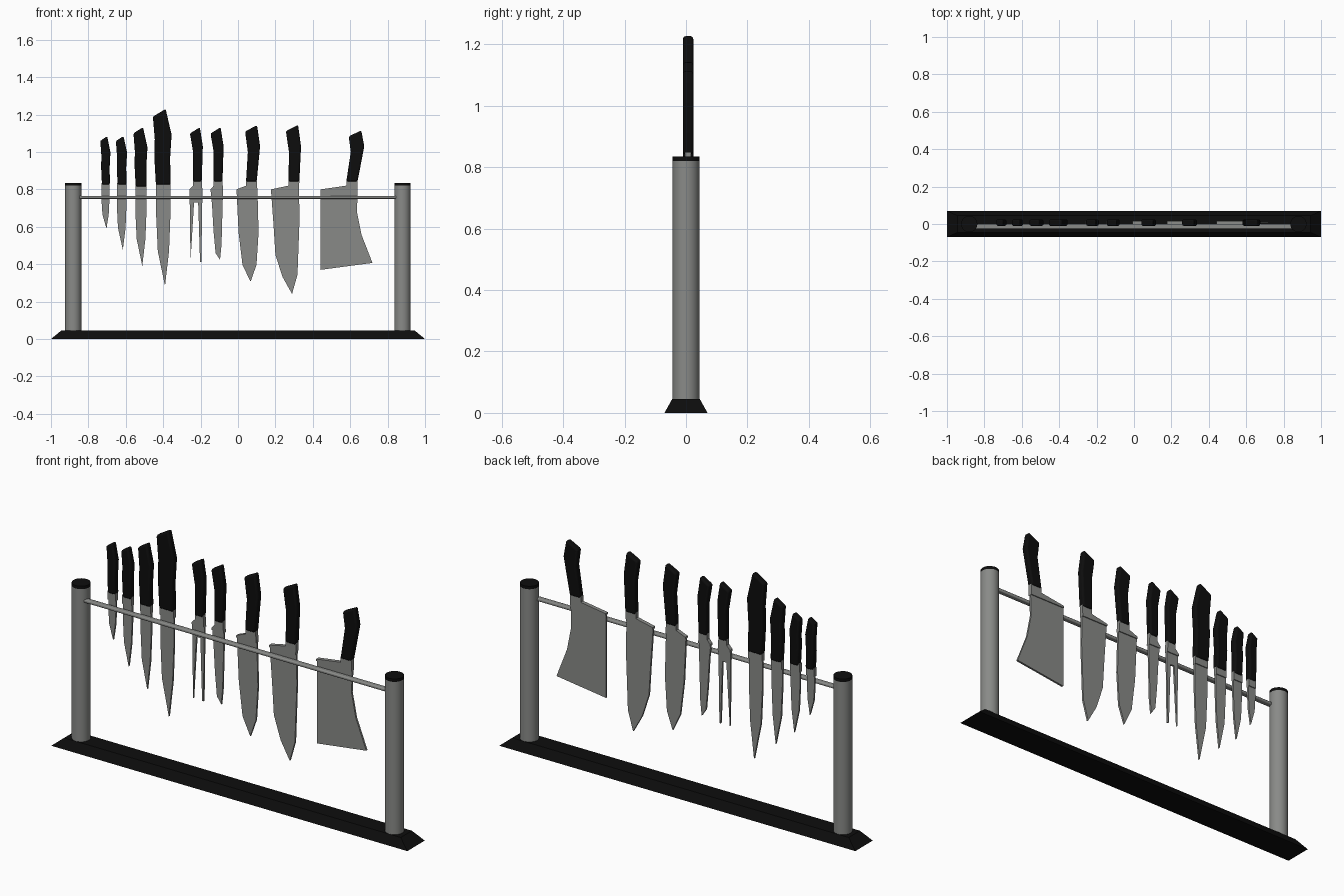
import bpy, bmesh, math

if "Cube" in bpy.data.objects:
    bpy.data.objects.remove(bpy.data.objects["Cube"])


def material(name, rgb):
    m = bpy.data.materials.new(name)
    m.diffuse_color = (*rgb, 1)
    m.use_nodes = True
    m.node_tree.nodes["Principled BSDF"].inputs["Base Color"].default_value = m.diffuse_color
    return m


BLACK = material("black plastic", (0.004, 0.004, 0.004))
STEEL = material("steel grey", (0.25, 0.255, 0.245))
Y_MID = 0.007          # middle plane of the knives


def finish(bm, name, mat):
    bmesh.ops.recalc_face_normals(bm, faces=bm.faces)
    mesh = bpy.data.meshes.new(name)
    bm.to_mesh(mesh)
    bm.free()
    mesh.materials.append(mat)
    ob = bpy.data.objects.new(name, mesh)
    bpy.context.collection.objects.link(ob)
    return ob


def smooth(ob):
    bpy.context.view_layer.objects.active = ob
    bpy.ops.object.select_all(action='DESELECT')
    ob.select_set(True)
    bpy.ops.object.shade_smooth_by_angle(angle=math.radians(35))


def plate(name, pts, thick, mat, bevel=0):
    """Extrude an x-z outline evenly about the knife plane."""
    bm = bmesh.new()
    face = bm.faces.new([bm.verts.new((x, Y_MID - thick / 2, z)) for x, z in pts])
    new = bmesh.ops.extrude_face_region(bm, geom=[face])['geom']
    bmesh.ops.translate(bm, vec=(0, thick, 0),
                        verts=[v for v in new if isinstance(v, bmesh.types.BMVert)])
    ob = finish(bm, name, mat)
    if bevel:
        mod = ob.modifiers.new("rounded", 'BEVEL')
        mod.width, mod.segments = bevel, 3
        mod.limit_method, mod.angle_limit = 'ANGLE', math.radians(60)
        smooth(ob)
    return ob


def cylinder(name, x, r, z0, z1, mat):
    bm = bmesh.new()
    bmesh.ops.create_cone(bm, cap_ends=True, segments=32, radius1=r, radius2=r, depth=z1 - z0)
    bmesh.ops.translate(bm, vec=(x, 0, (z0 + z1) / 2), verts=bm.verts)
    smooth(finish(bm, name, mat))


# Base with sloping sides
bm = bmesh.new()
bmesh.ops.create_cube(bm, size=2)
for v in bm.verts:
    top = v.co.z > 0
    v.co = (v.co.x * (0.945 if top else 1), v.co.y * (0.045 if top else 0.07), 0.045 if top else 0)
finish(bm, "base", BLACK)

# Posts and their caps
for side, x in (("left", -0.881), ("right", 0.879)):
    cylinder(side + "_post", x, 0.0435, 0.04, 0.82, STEEL)
    cylinder(side + "_post_cap", x, 0.0435, 0.82, 0.835, BLACK)

# Rail in front of the blades
bm = bmesh.new()
bmesh.ops.create_cube(bm, size=1)
for v in bm.verts:
    v.co = (v.co.x * 1.71, v.co.y * 0.027 - 0.0135, v.co.z * 0.016 + 0.758)
rail = finish(bm, "rail", STEEL)
mod = rail.modifiers.new("rounded", 'BEVEL')
mod.width, mod.segments = 0.006, 3
smooth(rail)

# Slim knives: one normalised shape stretched to each size
HANDLE = [(0.16, 0), (0.95, 0), (0.92, 0.35), (1, 0.66), (0.68, 1), (0, 0.9), (0.1, 0.6), (0.08, 0.35)]
BLADE = [(0, 1), (0, 0.75), (0.12, 0.36), (0.62, 0), (0.9, 0.36), (1, 0.75), (1, 1)]
# name, handle left/right/bottom/top, blade left/right/tip
SLIM = [("paring_knife", -0.736, -0.682, 0.825, 1.085, -0.73, -0.687, 0.59),
        ("small_knife", -0.653, -0.593, 0.825, 1.085, -0.648, -0.596, 0.478),
        ("boning_knife", -0.559, -0.484, 0.815, 1.132, -0.549, -0.489, 0.391),
        ("carving_knife", -0.455, -0.355, 0.825, 1.23, -0.438, -0.361, 0.284)]
for name, l, r, z0, z1, bl, br, tip in SLIM:
    plate(name + "_handle", [(l + u * (r - l), z0 + v * (z1 - z0)) for u, v in HANDLE], 0.034, BLACK, 0.009)
    zb = z0 - 0.035
    plate(name + "_bolster", [(bl, z0 + 0.01), (bl, zb), (br, zb), (br, z0 + 0.01)], 0.02, STEEL)
    plate(name + "_blade", [(bl + u * (br - bl), tip + v * (zb + 0.01 - tip)) for u, v in BLADE], 0.01, STEEL)

# Wide tools: name, neck left/right, handle top, handle lean, blade outline from heel to spine
FORK = [(-.259, .80), (-.254, .413), (-.235, .73), (-.213, .73), (-.203, .413), (-.196, .413), (-.19, .80)]
UTILITY = [(-.147, .80), (-.139, .72), (-.131, .58), (-.12, .46), (-.096, .424), (-.088, .504), (-.08, .80)]
CHEF = [(-.008, .80), (.003, .57), (.024, .397), (.067, .306), (.099, .397), (.11, .57), (.104, .80)]
BROAD = [(.176, .80), (.19, .61), (.2, .45), (.238, .332), (.289, .241), (.318, .343), (.329, .64), (.326, .80)]
CLEAVER = [(.441, .80), (.441, .37), (.719, .407), (.66, .558), (.636, .68), (.64, .80)]
WIDE = [("fork", -.24, -.194, 1.132, 0, FORK),
        ("utility_knife", -.13, -.083, 1.132, 0, UTILITY),
        ("chef_knife", .043, .1, 1.143, .012, CHEF),
        ("broad_knife", .27, .328, 1.145, .003, BROAD),
        ("cleaver", .579, .639, 1.116, .03, CLEAVER)]
for name, l, r, top, lean, blade in WIDE:
    plate(name + "_handle", [(l, .842), (r, .842), (r + .006 + lean, 1.03), (r - .01 + lean, top),
                             (l - .017 + lean, top - .033), (l + lean * .8, 1.0)], 0.034, BLACK, 0.009)
    heel, spine = blade[0][0], blade[-1][0]
    plate(name + "_bolster", [(l, .85), (l, .82), (heel, .80), (heel, .79), (spine, .79), (r, .85)], 0.02, STEEL)
    plate(name + "_blade", blade, 0.01, STEEL)
